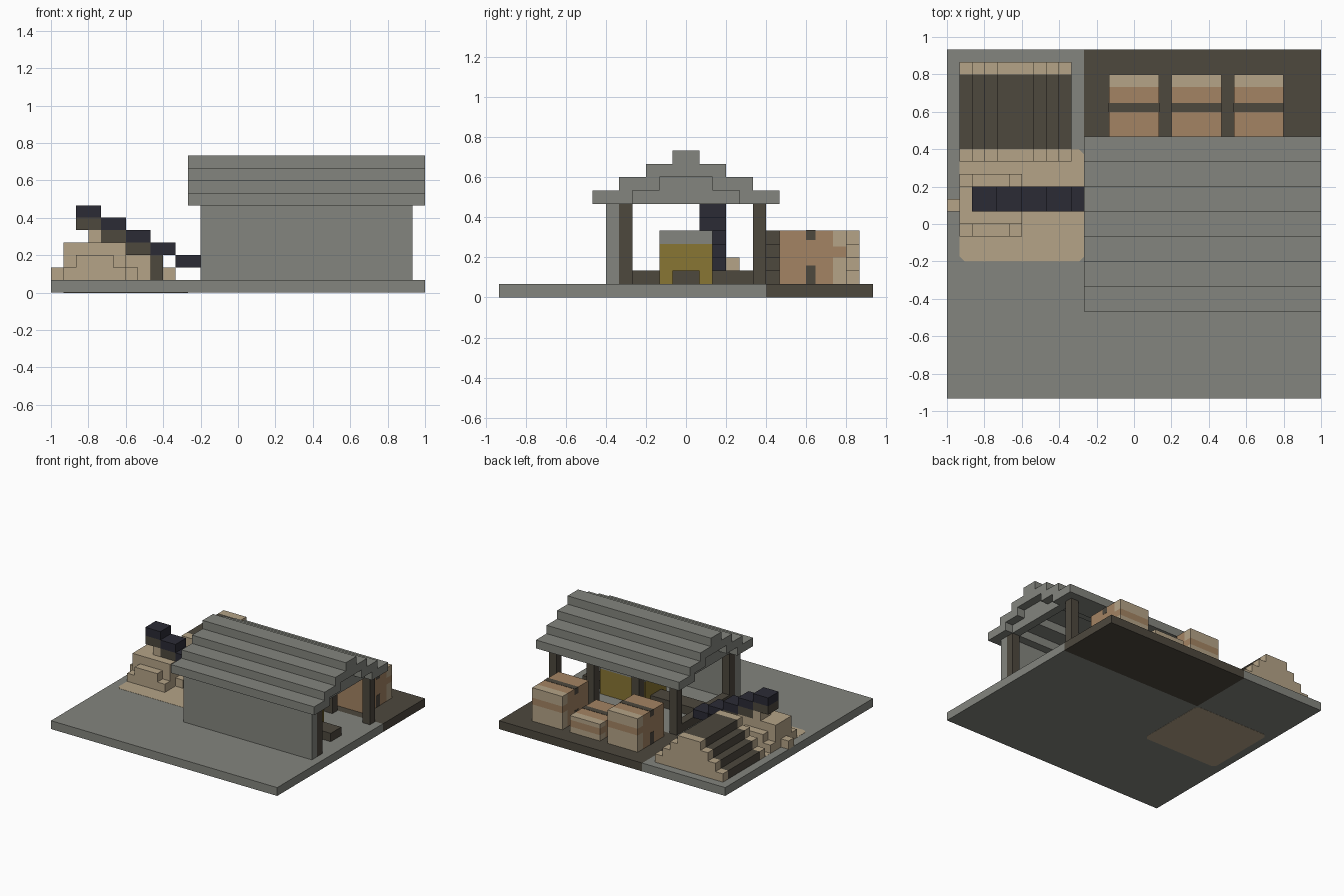
import bpy, bmesh
from mathutils import Matrix, Vector

U = 1 / 15  # size of one block

cube = bpy.data.objects.get("Cube")
if cube:
    bpy.data.objects.remove(cube, do_unlink=True)


def material(name, r, g, b):
    m = bpy.data.materials.new(name)
    m.use_nodes = True
    m.diffuse_color = (r, g, b, 1)
    m.node_tree.nodes["Principled BSDF"].inputs["Base Color"].default_value = (r, g, b, 1)
    return m


stone = material("stone grey", .23, .235, .21)
sand = material("sand tan", .46, .37, .245)
card = material("cardboard brown", .37, .23, .125)
wood = material("dark wood", .075, .065, .048)
belt = material("belt navy", .024, .024, .036)
yellow = material("machine yellow", .25, .18, .033)


def blocks(name, mat, *boxes):
    """One object from boxes given as (x0, x1, y0, y1, z0, z1) in blocks."""
    bm = bmesh.new()
    for b in boxes:
        lo, hi = Vector(b[0::2]) * U, Vector(b[1::2]) * U
        bmesh.ops.create_cube(bm, size=1, matrix=Matrix.Translation((lo + hi) / 2)
                              @ Matrix.Diagonal((*(hi - lo), 1)))
    me = bpy.data.meshes.new(name)
    bm.to_mesh(me)
    bm.free()
    me.materials.append(mat)
    ob = bpy.data.objects.new(name, me)
    bpy.context.collection.objects.link(ob)
    return ob


# Ground slab with dark yard and sandy patch
blocks("ground", stone, (-15, 15, -14, 6, 0, 1), (-15, -4, 6, 14, 0, 1))
blocks("yard", wood, (-4, 15, 6, 14, 0, 1))
patch = blocks("sand_patch", sand, (-14, -4, -3, 6, -.02, 1.02))
bm = bmesh.new()
bm.from_mesh(patch.data)
upright = [e for e in bm.edges if abs(e.verts[0].co.z - e.verts[1].co.z) > U / 2]
bmesh.ops.bevel(bm, geom=upright, offset=.4 * U, segments=1, affect='EDGES')
bm.to_mesh(patch.data)
bm.free()

# Shed walls, posts and sill
blocks("front_wall", stone, (-3, 14, -6, -5, 1, 7))
blocks("front_posts", wood, *[(x, x + 1, -5, -4, 1, 7) for x in (-3, 13)])
blocks("back_posts", wood, *[(x, x + 1, 5, 6, 1, 7) for x in (-3, 2, 8, 13)])
blocks("sill", wood, (-3, -2, -4, 5, 1, 2))

# Stepped roof and its gables
roof = [(-4, 15, -1, 1, 10, 11)]
for i in range(3):
    a, b = 4 - 2 * i, 7 - 2 * i
    roof += [(-4, 15, a, b, 7 + i, 8 + i), (-4, 15, -b, -a, 7 + i, 8 + i)]
blocks("roof", stone, *roof)
blocks("gables", stone, *[(x, x + 1, -w, w, z, z + 1)
                          for x in (-3, 13) for w, z in ((4, 7), (2, 8))])

# Machine inside the shed
blocks("machine_body", yellow, (4, 10, -2, 2, 1, 4))
blocks("machine_top", stone, (4, 10, -2, 2, 4, 5))
blocks("machine_belt", wood, (-2, 4, -1, 1, 1, 2), (10, 13, -1, 1, 1, 2))

# Stepped conveyor
steps = [(-13 + 2 * i, 6 - i) for i in range(5)]
blocks("conveyor_belt", belt, *[(x, x + 2, 1, 3, z, z + 1) for x, z in steps])
blocks("conveyor_frame", wood, *[(x, x + 2, 1, 3, z - 1, z) for x, z in steps[:3]],
       (-7, -6, 1, 3, 1, 3))

# Small heap under the conveyor
blocks("small_heap", sand, (-14, -9, 0, 3, 1, 4), (-15, -8, 1, 2, 1, 2),
       (-12, -11, 1, 3, 4, 5),
       *[box for y in (-1, 3) for box in ((-13, -10, y, y + 1, 1, 3),
                                          (-14, -13, y, y + 1, 1, 2),
                                          (-10, -9, y, y + 1, 1, 2))])

# Large stepped pile with a dark cover
for name, mat, y0, y1 in (("pile_front_end", sand, 5, 6), ("pile_cover", wood, 6, 12),
                          ("pile_back_end", sand, 12, 13)):
    blocks(name, mat, *[(-14 + i, -5 - i, y0, y1, 1 + i, 2 + i) for i in range(4)])

# Crates with tape and pale back faces
for side, x, top in (("left", 8, 5), ("middle", 3, 3), ("right", -2, 5)):
    blocks(side + "_crate", card, (x, x + 4, 7, 11, 1, top))
    band = 3 if top == 5 else 1.7
    blocks(side + "_crate_band", card, (x, x + 4, 11, 12, band, band + .8))
    blocks(side + "_crate_back", sand, (x, x + 4, 11, 12, 1, band),
           (x, x + 4, 11, 12, band + .8, top))
    h = .7 if top == 5 else .4
    blocks(side + "_crate_tape", wood,
           (x - .03, x + 4.03, 9, 9.7, top - h, top + .03),
           (x - .03, x + 4.03, 9, 9.7, 1, 1 + 2 * h))
